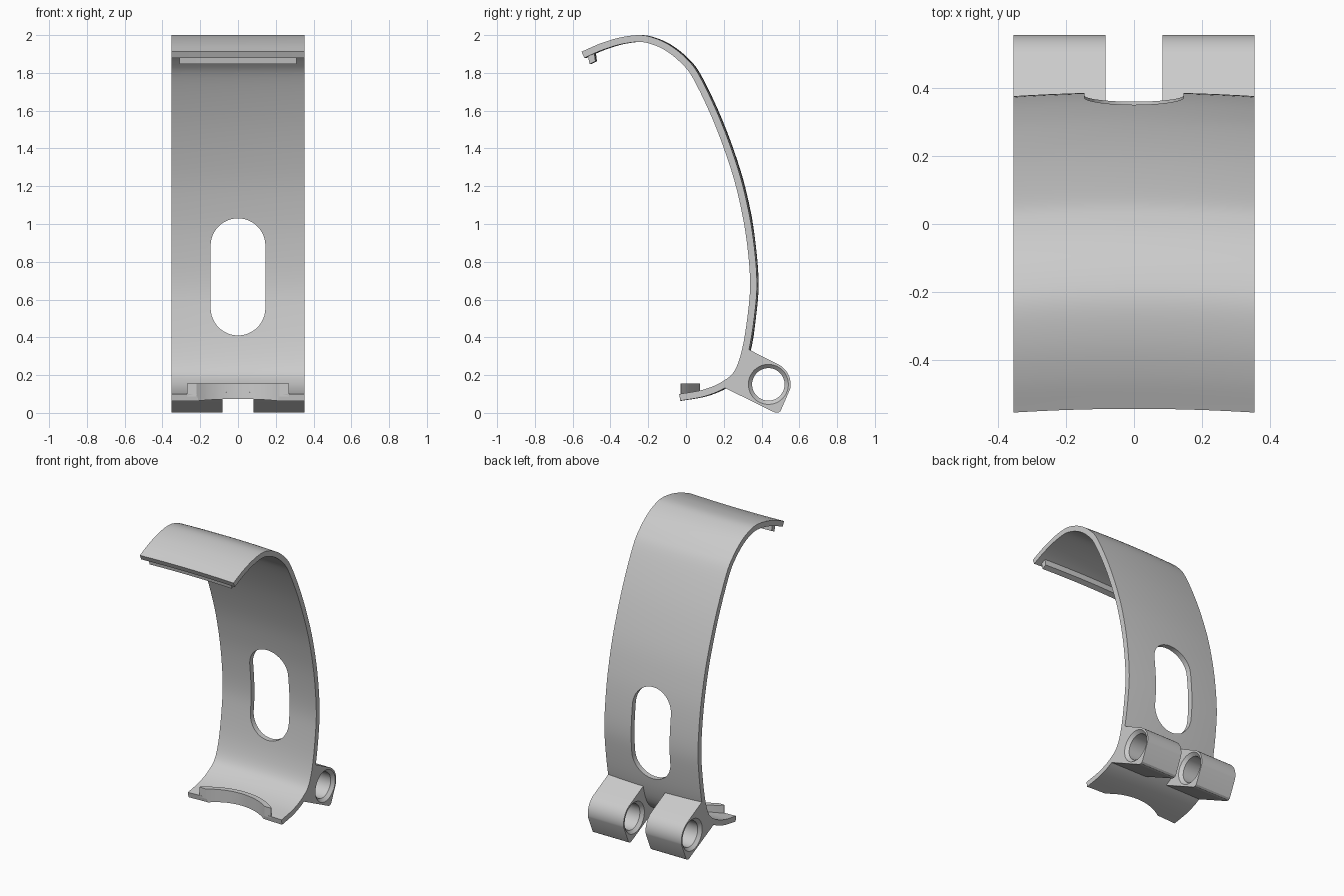
import bpy, bmesh, math
from mathutils import Vector

if "Cube" in bpy.data.objects:
    bpy.data.objects.remove(bpy.data.objects["Cube"])

HALF = 0.353      # half width of the band
THICK = 0.036     # wall thickness
BULGE = 0.011     # backward bow of the band at its middle
grey = bpy.data.materials.new("light grey")
grey.diffuse_color = (0.6, 0.6, 0.6, 1)
grey.use_nodes = True
grey.node_tree.nodes["Principled BSDF"].inputs["Base Color"].default_value = grey.diffuse_color


def finish(name, bm):
    bmesh.ops.recalc_face_normals(bm, faces=bm.faces)
    me = bpy.data.meshes.new(name)
    bm.to_mesh(me)
    bm.free()
    ob = bpy.data.objects.new(name, me)
    bpy.context.collection.objects.link(ob)
    me.materials.append(grey)
    return ob


def prism(name, outline, place, a, b):
    """Extrude a 2D outline from a to b; place(u, v, w) gives the 3D point."""
    bm = bmesh.new()
    lo = [bm.verts.new(place(u, v, a)) for u, v in outline]
    hi = [bm.verts.new(place(u, v, b)) for u, v in outline]
    n = len(outline)
    bm.faces.new(lo)
    bm.faces.new(hi)
    for i in range(n):
        j = (i + 1) % n
        bm.faces.new((lo[i], lo[j], hi[j], hi[i]))
    return finish(name, bm)


def arc(cx, cy, r, a0, a1, n):
    return [(cx + r * math.cos(math.radians(a0 + (a1 - a0) * i / n)),
             cy + r * math.sin(math.radians(a0 + (a1 - a0) * i / n))) for i in range(n + 1)]


def spline(pts, steps):
    """Smooth curve through the points."""
    p = [Vector(q) for q in pts]
    p = [2 * p[0] - p[1]] + p + [2 * p[-1] - p[-2]]
    out = []
    for a, b, c, d in zip(p, p[1:], p[2:], p[3:]):
        for k in range(steps):
            t = k / steps
            out.append(0.5 * (2 * b + (c - a) * t + (2 * a - 5 * b + 4 * c - d) * t * t
                              + (3 * b - a - 3 * c + d) * t ** 3))
    return out + [p[-2]]


def cut(ob, cutter):
    mod = ob.modifiers.new("cut", 'BOOLEAN')
    mod.operation = 'DIFFERENCE'
    mod.solver = 'EXACT'
    mod.object = cutter
    bpy.context.view_layer.objects.active = ob
    bpy.ops.object.modifier_apply(modifier=mod.name)
    bpy.data.objects.remove(cutter, do_unlink=True)


def smooth(ob):
    bpy.ops.object.select_all(action='DESELECT')
    ob.select_set(True)
    bpy.context.view_layer.objects.active = ob
    bpy.ops.object.shade_smooth_by_angle(angle=math.radians(25))


def along_x(u, v, w): return (w, u, v)
def along_y(u, v, w): return (u, w, v)
def along_z(u, v, w): return (u, v, w)


# Curved band: outer side profile (y, z) from upper tip to lower tip
outer = spline([(-0.553, 1.912), (-0.455, 1.955), (-0.35, 1.987), (-0.245, 2.0),
                (-0.165, 1.984), (-0.085, 1.946), (-0.005, 1.882), (0.068, 1.79),
                (0.182, 1.55), (0.277, 1.286), (0.33, 1.074), (0.36, 0.89),
                (0.375, 0.70), (0.366, 0.545), (0.333, 0.333), (0.285, 0.2),
                (0.206, 0.132), (0.1, 0.088), (-0.03, 0.064)], 5)
inner = []
for i, p in enumerate(outer):
    t = (outer[min(i + 1, len(outer) - 1)] - outer[max(i - 1, 0)]).normalized()
    inner.append(p + Vector((t.y, -t.x)) * THICK)
loop = outer + inner[::-1]
bm = bmesh.new()
rows = []
COLS = 16
for c in range(COLS + 1):
    x = -HALF + 2 * HALF * c / COLS
    dy = BULGE * (1 - (x / HALF) ** 2)
    rows.append([bm.verts.new((x, p.x + dy, p.y)) for p in loop])
n = len(loop)
for a, b in zip(rows, rows[1:]):
    for i in range(n):
        j = (i + 1) % n
        bm.faces.new((a[i], a[j], b[j], b[i]))
m = len(outer)
for r in (rows[0], rows[-1]):
    for i in range(m - 1):
        bm.faces.new((r[i], r[i + 1], r[n - 2 - i], r[n - 1 - i]))
band = finish("curved_band", bm)

# Long rounded slot through the back
slot = arc(0, 0.885, 0.145, 0, 180, 24) + arc(0, 0.555, 0.145, 180, 360, 24)
cut(band, prism("slot_cutter", slot, along_y, 0.1, 0.6))
# Scooped lower edge
cut(band, prism("scoop_cutter", arc(0, -0.34, 0.38, 0, 360, 96)[:-1], along_z, -0.1, 0.3))
smooth(band)

# Raised lip that follows the scoop
LIP_R = 0.415
a = math.degrees(math.acos(0.27 / LIP_R))
b = math.degrees(math.acos(0.22 / 0.38))
lip = arc(0, -0.34, LIP_R, a, 180 - a, 28) + [(-0.27, -0.03)] \
    + arc(0, -0.34, 0.38, 180 - b, b, 28) + [(0.27, -0.03)]
smooth(prism("lower_lip", lip, along_z, 0.088, 0.155))

# Hook rib under the upper tip, bowed like the band
rib_section = [(-0.525, 1.91), (-0.513, 1.846), (-0.482, 1.861), (-0.49, 1.92)]
bm = bmesh.new()
rings = []
for c in range(15):
    x = -0.31 + 0.62 * c / 14
    dy = BULGE * (1 - (x / HALF) ** 2)
    rings.append([bm.verts.new((x, y + dy, z)) for y, z in rib_section])
for r, s in zip(rings, rings[1:]):
    for i in range(4):
        j = (i + 1) % 4
        bm.faces.new((r[i], r[j], s[j], s[i]))
bm.faces.new(rings[0])
bm.faces.new(rings[-1])
smooth(finish("hook_rib", bm))

# Two hinge knuckles with chamfered bores
HY, HZ = 0.436, 0.151
section = [(0.206, 0.14), (0.27, 0.2), (0.3, 0.26), (0.318, 0.343)] \
    + arc(HY, HZ, 0.118, 62, -12, 14) \
    + [(0.506, 0.022), (0.5, 0.009), (0.488, 0.001), (0.474, 0.001), (0.462, 0.006), (0.206, 0.132)]
for side, label in ((-1, "left"), (1, "right")):
    x0, x1 = 0.083, HALF
    knuckle = prism(label + "_hinge_knuckle", section, along_x, side * x0, side * x1)
    bm = bmesh.new()
    stations = [(x0 - 0.02, 0.106), (x0, 0.106), (x0 + 0.02, 0.086),
                (x1 - 0.02, 0.086), (x1, 0.106), (x1 + 0.02, 0.106)]
    rings = [[bm.verts.new((side * x, y, z)) for y, z in arc(HY, HZ, r, 0, 360, 48)[:-1]]
             for x, r in stations]
    for r, s in zip(rings, rings[1:]):
        for i in range(48):
            j = (i + 1) % 48
            bm.faces.new((r[i], r[j], s[j], s[i]))
    bm.faces.new(rings[0])
    bm.faces.new(rings[-1])
    cut(knuckle, finish("bore_cutter", bm))
    smooth(knuckle)
